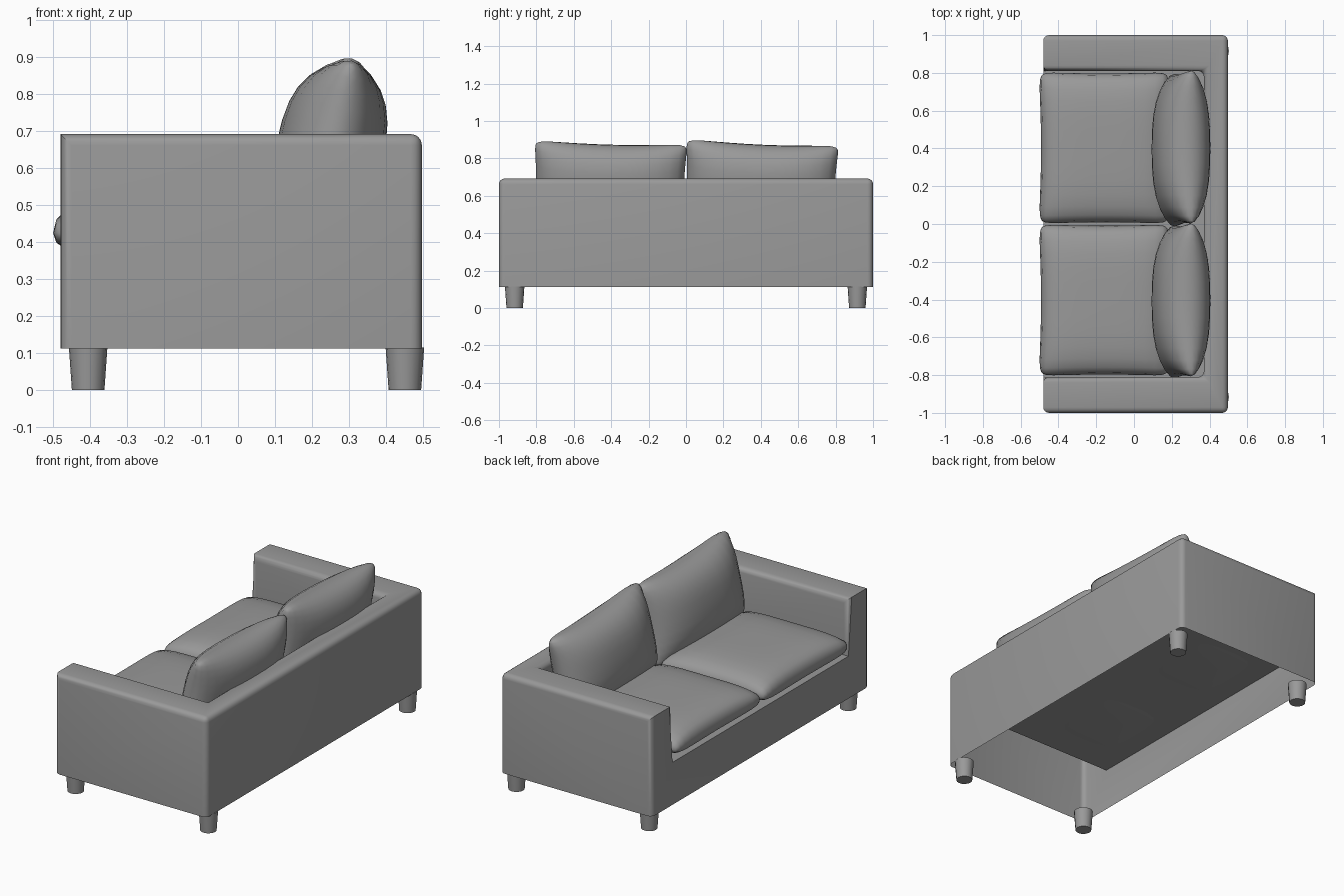
import bpy, bmesh
from math import sin, pi, radians
from mathutils import Matrix, Vector

if "Cube" in bpy.data.objects:
    bpy.data.objects.remove(bpy.data.objects["Cube"])

# Dark grey for the whole sofa
grey = bpy.data.materials.new("dark_grey")
grey.diffuse_color = (0.32, 0.32, 0.32, 1)
grey.use_nodes = True
grey.node_tree.nodes["Principled BSDF"].inputs["Base Color"].default_value = grey.diffuse_color


def finish(bm, name, angle):
    bmesh.ops.recalc_face_normals(bm, faces=bm.faces)
    me = bpy.data.meshes.new(name)
    bm.to_mesh(me)
    bm.free()
    me.materials.append(grey)
    ob = bpy.data.objects.new(name, me)
    bpy.context.collection.objects.link(ob)
    bpy.ops.object.select_all(action='DESELECT')
    ob.select_set(True)
    bpy.context.view_layer.objects.active = ob
    bpy.ops.object.shade_smooth_by_angle(angle=radians(angle))
    return ob


# Sofa frame: arms, back and seat base as one shell, open underneath
def make_frame():
    xf, xb, xi, yo, yi = -0.48, 0.497, 0.37, 1.0, 0.81
    z0, zs, zt = 0.113, 0.36, 0.692
    bm = bmesh.new()
    v = {}
    for s in (-1, 1):
        for key, co in {'fb': (xf, yo, z0), 'ft': (xf, yo, zt), 'bb': (xb, yo, z0),
                        'bt': (xb, yo, zt), 'it': (xf, yi, zt), 'is': (xf, yi, zs),
                        'kt': (xi, yi, zt), 'ks': (xi, yi, zs)}.items():
            v[key, s] = bm.verts.new((co[0], co[1] * s, co[2]))

    def across(*keys):
        # face mirrored across the middle of the sofa
        bm.faces.new([v[k, -1] for k in keys] + [v[k, 1] for k in reversed(keys)])

    across('fb', 'ft', 'it', 'is')          # front
    across('bt', 'ft', 'it', 'kt')          # top
    across('bb', 'bt')                      # back
    across('kt', 'ks')                      # inner back
    across('ks', 'is')                      # seat base
    for s in (-1, 1):
        bm.faces.new([v[k, s] for k in ('fb', 'bb', 'bt', 'ft')])
        bm.faces.new([v[k, s] for k in ('it', 'is', 'ks', 'kt')])
    bmesh.ops.recalc_face_normals(bm, faces=bm.faces)

    def is_rounded(e):
        a, b = (w.co for w in e.verts)
        if len(e.link_faces) < 2:
            return False
        top = a.z > 0.68 and b.z > 0.68
        front = a.x < -0.47 and b.x < -0.47
        upright = abs(a.z - b.z) > 0.1 and a.x != xi
        return (top and not front) or upright

    bmesh.ops.bevel(bm, geom=[e for e in bm.edges if is_rounded(e)], offset=0.03,
                    segments=4, profile=0.5, affect='EDGES', clamp_overlap=True)
    return finish(bm, "sofa_frame", 40)


# Pillow: two puffed sheets sharing a pinched rim with blunt corners
def make_pillow(name, hx, hy, up, down, power, full, pinch, matrix, n=14):
    bm = bmesh.new()
    rim = {}

    def point(i, j, side):
        u = sin(pi / 2 * (2 * i / n - 1))
        w = sin(pi / 2 * (2 * j / n - 1))
        puff = max(0, (1 - abs(u) ** power) * (1 - abs(w) ** power)) ** full
        blunt = 0.018 * abs(u * w) ** 12
        x = u * (hx * (1 - pinch * (1 - w * w) * abs(u)) - blunt)
        y = w * (hy * (1 - 0.5 * pinch * (1 - u * u) * abs(w)) - blunt)
        co = Vector((x, y, puff * (up if side > 0 else -down)))
        if i in (0, n) or j in (0, n):
            if (i, j) not in rim:
                rim[i, j] = bm.verts.new(co)
            return rim[i, j]
        return bm.verts.new(co)

    for side in (1, -1):
        g = [[point(i, j, side) for j in range(n + 1)] for i in range(n + 1)]
        for i in range(n):
            for j in range(n):
                bm.faces.new((g[i][j], g[i + 1][j], g[i + 1][j + 1], g[i][j + 1]))
    ob = finish(bm, name, 100)
    ob.matrix_world = matrix
    return ob


# Tapered round leg
def make_leg(name, x, y):
    bm = bmesh.new()
    bmesh.ops.create_cone(bm, cap_ends=True, segments=16, radius1=0.044, radius2=0.052,
                          depth=0.115, matrix=Matrix.Translation((x, y, 0.0575)))
    return finish(bm, name, 40)


make_frame()
for side, label, roll in ((-1, "right", -1.5), (1, "left", -2.5)):
    # Seat cushion
    make_pillow("seat_cushion_" + label, 0.348, 0.402, 0.095, 0.068, 4, 0.36, 0.04,
                Matrix.Translation((-0.158, 0.403 * side, 0.425)))
    # Leaning back cushion
    make_pillow("back_cushion_" + label, 0.25, 0.412, 0.155, 0.135, 2.6, 0.5, 0.08,
                Matrix.Translation((0.258, 0.403 * side - 0.004, 0.645))
                @ Matrix.Rotation(radians(roll), 4, 'X')
                @ Matrix.Rotation(radians(-78), 4, 'Y'))
    make_leg("front_leg_" + label, -0.405, 0.916 * side)
    make_leg("back_leg_" + label, 0.451, 0.916 * side)
